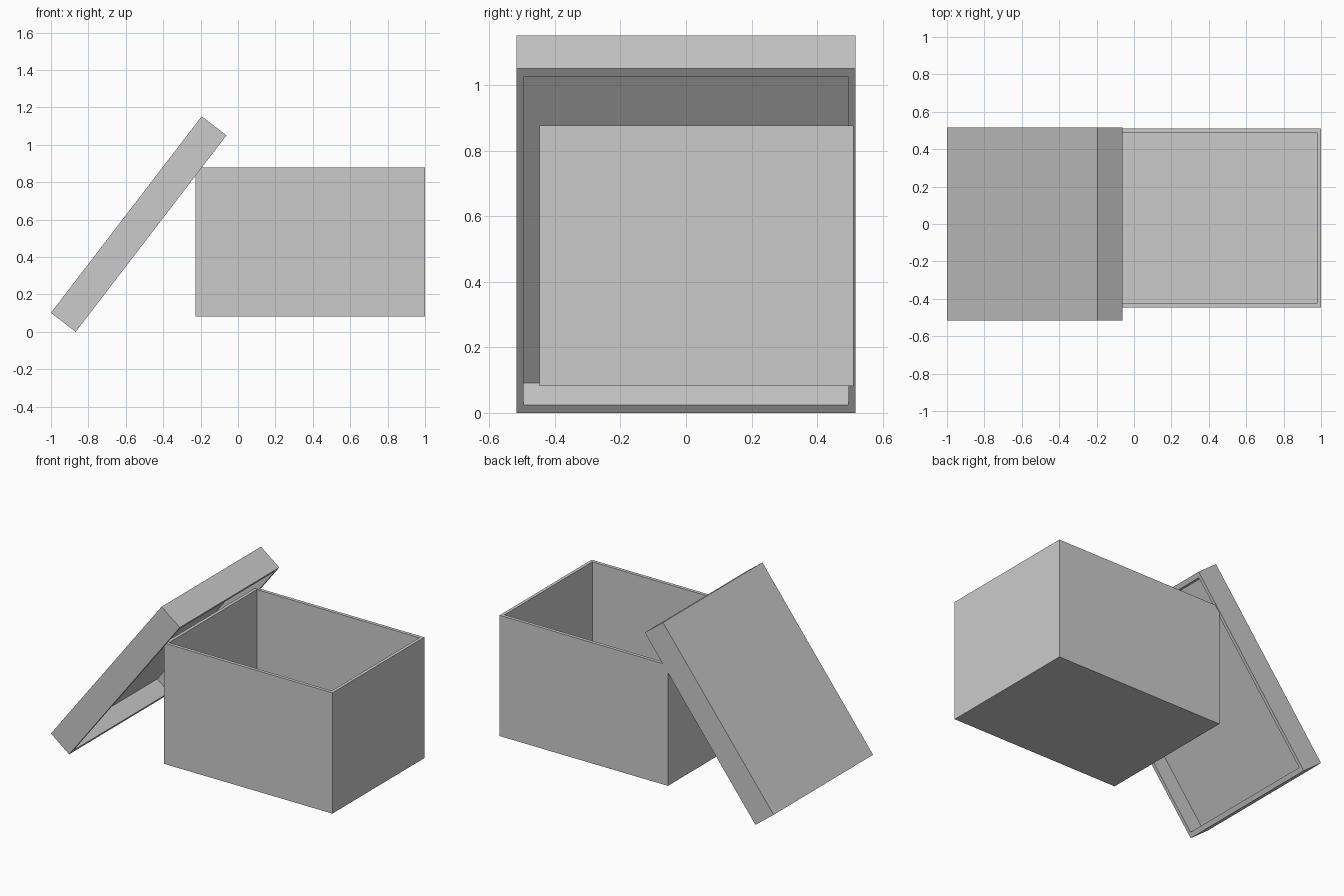
import bpy, bmesh, math
from mathutils import Matrix, Vector

cube = bpy.data.objects.get("Cube")
if cube:
    bpy.data.objects.remove(cube)

grey = bpy.data.materials.new("plain grey")
grey.use_nodes = True
grey.diffuse_color = (0.6, 0.6, 0.6, 1)
grey.node_tree.nodes["Principled BSDF"].inputs["Base Color"].default_value = (0.6, 0.6, 0.6, 1)


def open_box(name, size, wall_x, wall_y, floor, location, tilt=0):
    """Hollow tray, open towards local +z, turned about the y axis."""
    sx, sy, sz = size
    bm = bmesh.new()
    bmesh.ops.create_cube(bm, size=1, matrix=Matrix.Diagonal((sx, sy, sz, 1)))
    top = max(bm.faces, key=lambda f: f.calc_center_median().z)

    # Rim: duplicate the top face and shrink it to the inner opening
    inner = bmesh.ops.extrude_discrete_faces(bm, faces=[top])["faces"][0]
    shrink = Vector((1 - 2 * wall_x / sx, 1 - 2 * wall_y / sy, 1))
    bmesh.ops.scale(bm, vec=shrink, verts=inner.verts[:])

    # Cavity: push the opening down to the floor
    base = bmesh.ops.extrude_discrete_faces(bm, faces=[inner])["faces"][0]
    bmesh.ops.translate(bm, vec=(0, 0, floor - sz), verts=base.verts[:])

    bmesh.ops.recalc_face_normals(bm, faces=bm.faces[:])
    mesh = bpy.data.meshes.new(name)
    bm.to_mesh(mesh)
    bm.free()
    mesh.materials.append(grey)
    obj = bpy.data.objects.new(name, mesh)
    obj.location = location
    obj.rotation_euler.y = tilt
    bpy.context.collection.objects.link(obj)


# Box body
open_box("box_body", (1.226, 0.957, 0.795), 0.021, 0.022, 0.021,
         (0.387, 0.032, 0.48))

# Lid leaning against the box, hollow side facing it
open_box("box_lid", (1.324, 1.034, 0.167), 0.031, 0.021, 0.058,
         (-0.531, 0, 0.576), math.radians(180 - 52.5))
